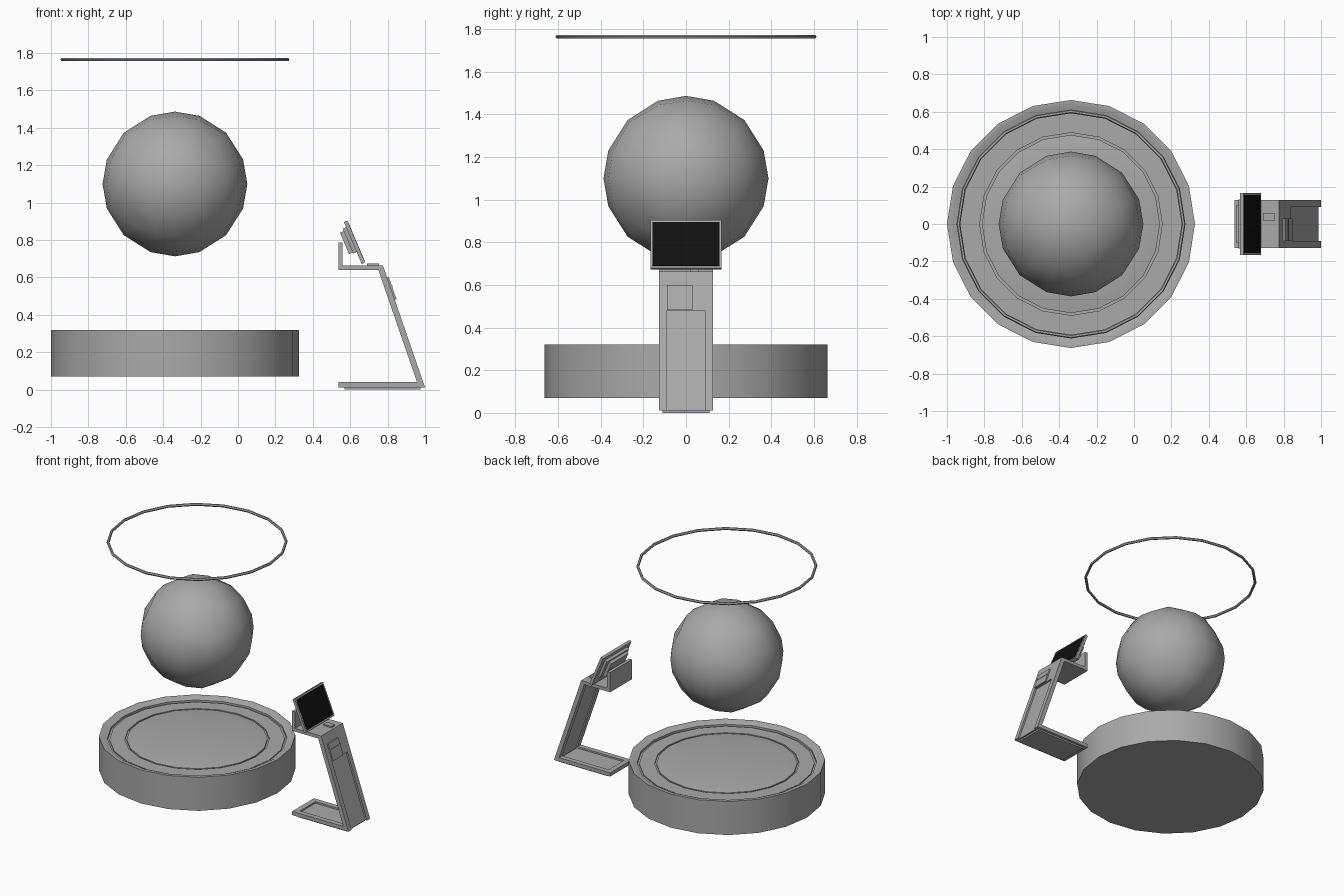
import bpy, bmesh, math
from mathutils import Matrix

if "Cube" in bpy.data.objects:
    bpy.data.objects.remove(bpy.data.objects["Cube"])


def material(name, rgb):
    m = bpy.data.materials.new(name)
    m.use_nodes = True
    m.diffuse_color = (*rgb, 1)
    m.node_tree.nodes["Principled BSDF"].inputs["Base Color"].default_value = (*rgb, 1)
    return m


GREY = material("mid grey", (0.4, 0.4, 0.4))
BLACK = material("screen black", (0.005, 0.005, 0.005))
CX = -0.337      # axis of the projector
SIDES = 20


def finish(name, bm, mat=GREY, smooth=False):
    bmesh.ops.recalc_face_normals(bm, faces=bm.faces)
    mesh = bpy.data.meshes.new(name)
    bm.to_mesh(mesh)
    bm.free()
    mesh.materials.append(mat)
    ob = bpy.data.objects.new(name, mesh)
    bpy.context.collection.objects.link(ob)
    if smooth:
        bpy.ops.object.select_all(action='DESELECT')
        ob.select_set(True)
        bpy.context.view_layer.objects.active = ob
        bpy.ops.object.shade_smooth_by_angle(angle=math.radians(32))
    return ob


def lathe(name, profile, closed=False):
    """Spin an (r, z) profile around the projector axis."""
    bm = bmesh.new()
    vs = [bm.verts.new((CX + r, 0, z)) for r, z in profile]
    es = [bm.edges.new(p) for p in zip(vs, vs[1:])]
    if closed:
        es.append(bm.edges.new((vs[-1], vs[0])))
    bmesh.ops.spin(bm, geom=vs + es, cent=(CX, 0, 0), axis=(0, 0, 1),
                   angle=math.tau, steps=SIDES)
    bmesh.ops.remove_doubles(bm, verts=bm.verts, dist=1e-4)
    return finish(name, bm, smooth=True)


def slab(name, pts, y0, y1, mat=GREY):
    """Extrude an (x, z) outline from y0 to y1."""
    bm = bmesh.new()
    face = bm.faces.new([bm.verts.new((x, y0, z)) for x, z in pts])
    new = bmesh.ops.extrude_face_region(bm, geom=[face])["geom"]
    bmesh.ops.translate(bm, vec=(0, y1 - y0, 0),
                        verts=[v for v in new if isinstance(v, bmesh.types.BMVert)])
    return finish(name, bm, mat)


def rect(x0, x1, z0, z1):
    return [(x0, z0), (x1, z0), (x1, z1), (x0, z1)]


# Projector base: open rim, stepped floor, shallow groove, raised centre pad
lathe("projector_base", [
    (0, 0.07), (0.663, 0.07), (0.663, 0.32), (0.637, 0.32), (0.612, 0.305),
    (0.606, 0.305), (0.606, 0.29), (0.592, 0.29), (0.592, 0.297), (0.488, 0.297),
    (0.488, 0.287), (0.476, 0.287), (0.476, 0.297), (0.395, 0.31), (0, 0.31)])

# Floating ring
lathe("floating_ring", [(0.602 + 0.01 * math.cos(a), 1.765 + 0.01 * math.sin(a))
                        for a in (math.tau * i / 6 for i in range(6))], closed=True)

# Globe: subdivided cube pushed out to a sphere
bm = bmesh.new()
bmesh.ops.create_cube(bm, size=2)
bmesh.ops.subdivide_edges(bm, edges=bm.edges, cuts=3, use_grid_fill=True)
for v in bm.verts:
    for i in range(3):
        if 0.4 < abs(v.co[i]) < 0.6:
            v.co[i] *= 0.72
    v.co = v.co.normalized() * 0.387
bmesh.ops.transform(bm, matrix=Matrix.Translation((CX, 0, 1.1)), verts=bm.verts)
finish("globe", bm, smooth=True)

# Console stand
W, IN = 0.1275, 0.09     # half width, half width of the recess


def post(z0, z1, d0, d1):
    """Slice of the leaning post between two heights and two depths."""
    def px(z):
        return 1.0 - 0.345 * (z - 0.012)
    return [(px(z0) - d0, z0), (px(z1) - d0, z1), (px(z1) - d1, z1), (px(z0) - d1, z0)]


for side, s in (("left", 1), ("right", -1)):
    slab("post_rail_" + side, post(0.012, 0.664, 0, 0.033), s * IN, s * W)
    slab("foot_rail_" + side, rect(0.536, 0.965, 0.012, 0.04), s * IN, s * W)
slab("post_core", post(0.012, 0.5, 0.013, 0.023), -IN, IN)
slab("post_head", post(0.48, 0.664, 0, 0.023), -IN, IN)
slab("foot_core", rect(0.56, 0.965, 0.012, 0.028), -IN, IN)
slab("foot_end", rect(0.536, 0.575, 0.012, 0.04), -IN, IN)
slab("foot_pad", rect(0.57, 0.975, 0, 0.012), -0.11, 0.11)
slab("shelf", [(0.536, 0.64), (0.783, 0.64), (0.775, 0.664), (0.536, 0.664)], -W, W)
slab("shelf_lip", rect(0.536, 0.56, 0.664, 0.787), -W, W)
slab("shelf_button", rect(0.69, 0.755, 0.664, 0.675), 0.02, 0.06)

# Card reader on the post
slab("reader_plate", post(0.483, 0.6, -0.01, 0), -IN, 0.03)
slab("reader_slot", post(0.55, 0.56, -0.013, -0.01), -IN, 0.03)


def tilt(u0, u1, w0, w1):
    """Rectangle in the tilted screen frame: u runs up, w runs outward."""
    a = math.radians(23)
    return [(0.68 - u * math.sin(a) + w * math.cos(a),
             0.68 + u * math.cos(a) + w * math.sin(a))
            for u, w in ((u0, w0), (u1, w0), (u1, w1), (u0, w1))]


# Tilted screen with its stepped back housing
slab("screen_frame", tilt(0, 0.244, -0.02, 0), -0.167, 0.167)
slab("screen_glass", tilt(0.011, 0.233, 0, 0.001), -0.156, 0.156, BLACK)
slab("screen_back", tilt(0.07, 0.213, -0.04, -0.02), -0.13, 0.13)
slab("screen_mount", tilt(0.075, 0.2, -0.062, -0.04), -0.1, 0.1)
